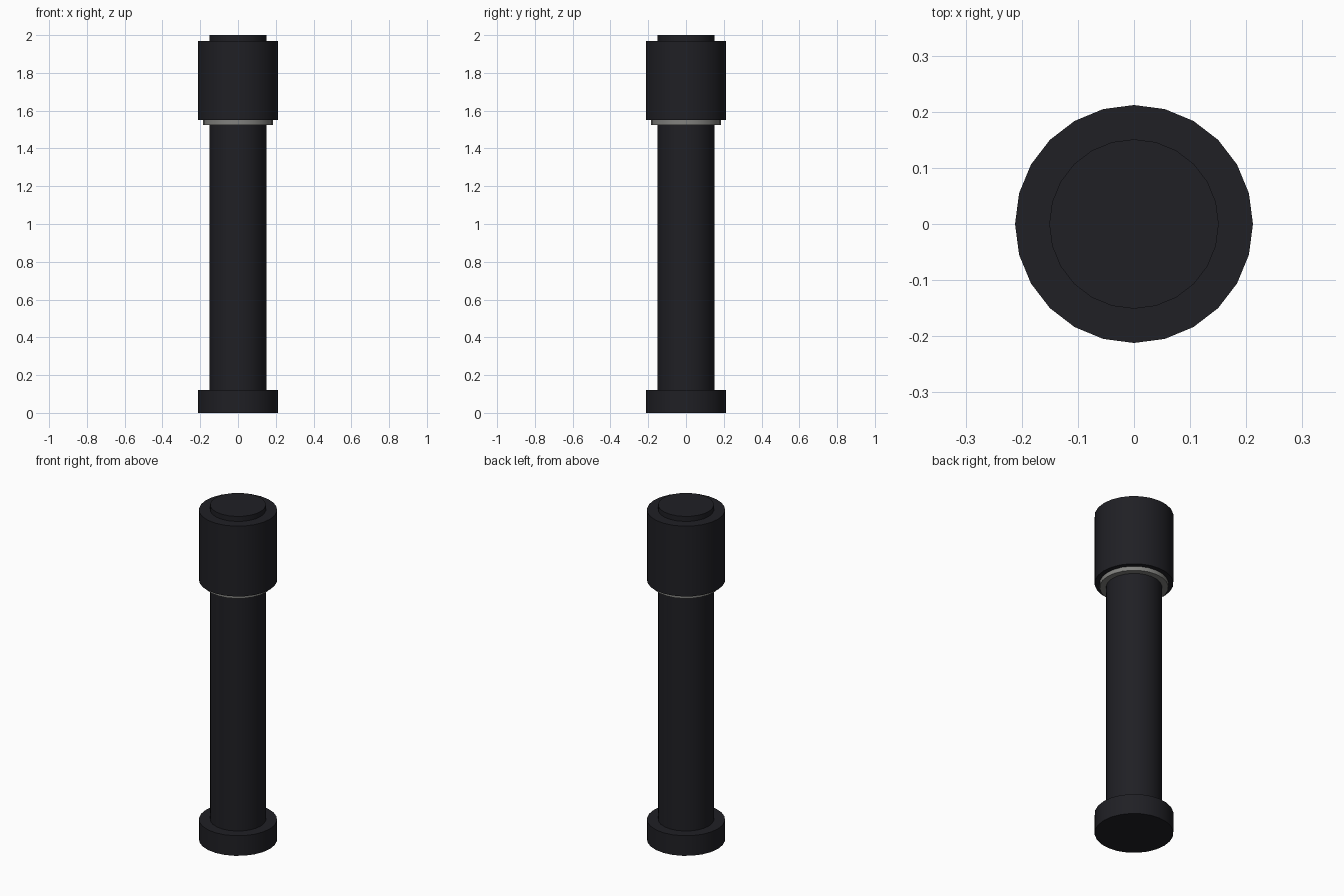
import bpy
import math

if "Cube" in bpy.data.objects:
    bpy.data.objects.remove(bpy.data.objects["Cube"])


def material(name, color):
    mat = bpy.data.materials.new(name)
    mat.diffuse_color = color
    mat.use_nodes = True
    mat.node_tree.nodes["Principled BSDF"].inputs["Base Color"].default_value = mat.diffuse_color
    return mat


black = material("black_rubber", (0.014, 0.014, 0.018, 1))
grey = material("grey_metal", (0.22, 0.22, 0.21, 1))


def cylinder(name, radius, z0, z1, mat):
    # 24-sided capped cylinder between two heights
    bpy.ops.mesh.primitive_cylinder_add(
        vertices=24, radius=radius, depth=z1 - z0, location=(0, 0, (z0 + z1) / 2))
    obj = bpy.context.object
    obj.name = name
    obj.data.materials.append(mat)
    bpy.ops.object.shade_smooth_by_angle(angle=math.radians(30))
    return obj


# Main post, protruding slightly above the sleeve
cylinder("shaft", 0.151, 0.06, 2.0, black)
# Foot collar
cylinder("base_collar", 0.212, 0.0, 0.12, black)
# Thick upper sleeve
cylinder("upper_sleeve", 0.212, 1.55, 1.97, black)
# Thin grey ring under the sleeve
cylinder("sleeve_ring", 0.185, 1.525, 1.56, grey)
